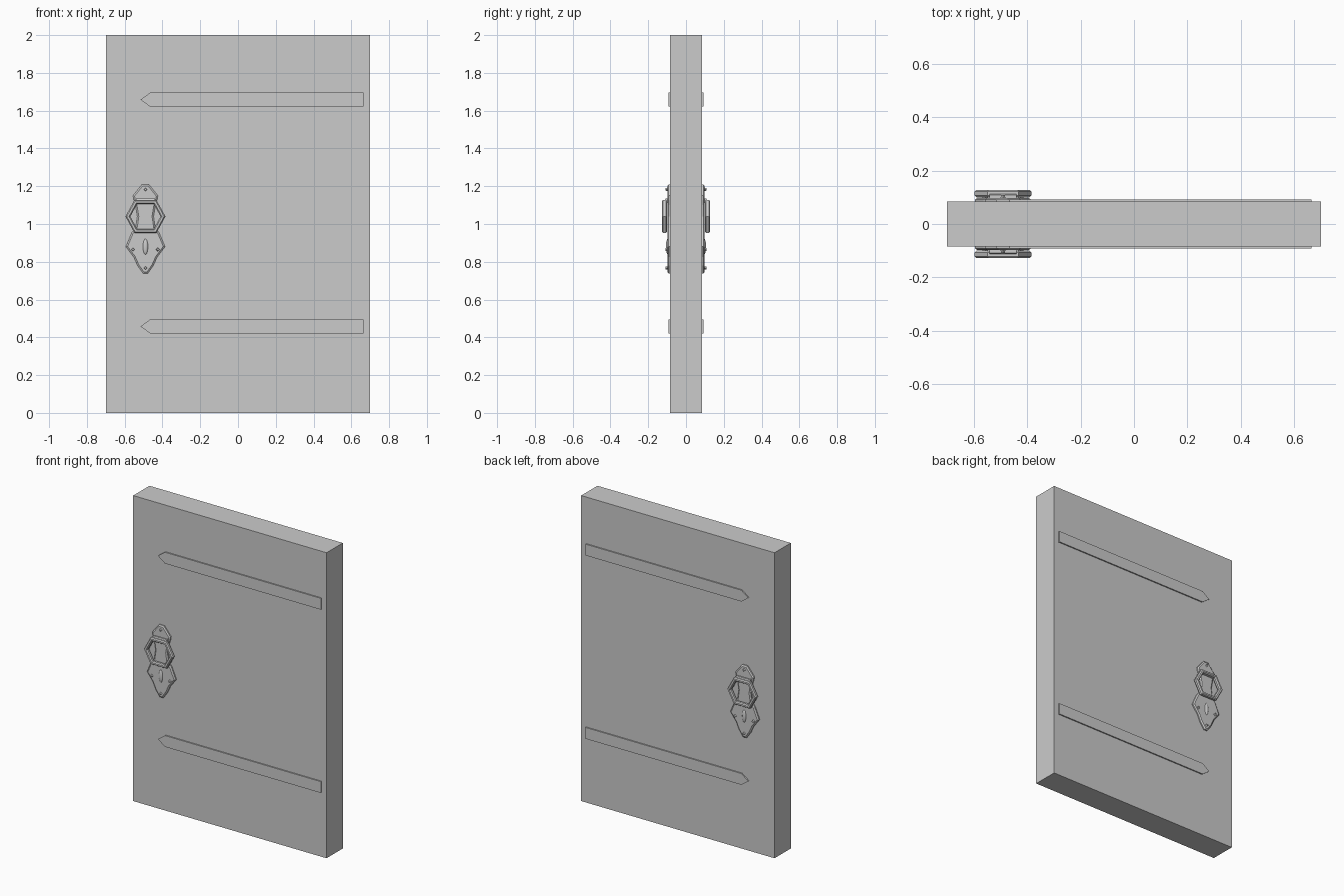
import bpy, bmesh, math
from mathutils import Matrix, Vector

if "Cube" in bpy.data.objects:
    bpy.data.objects.remove(bpy.data.objects["Cube"])

HX = -0.49      # centre line of the handle
FACE = -0.084   # front face of the door


def finish(bm, name, mirror=True, smooth=False):
    bmesh.ops.recalc_face_normals(bm, faces=bm.faces)
    me = bpy.data.meshes.new(name)
    bm.to_mesh(me)
    bm.free()
    ob = bpy.data.objects.new(name, me)
    bpy.context.collection.objects.link(ob)
    if smooth:
        for p in me.polygons:
            p.use_smooth = True
    if mirror:  # same fitting on the back of the door
        m = ob.modifiers.new("both_faces", 'MIRROR')
        m.use_axis = (False, True, False)
        m.use_mirror_merge = False
    return ob


def plate(name, outline, depth, rim=0.0, rise=0.0):
    """Flat outline in x/z raised from the door face, with optional chamfered rim."""
    bm = bmesh.new()
    f = bm.faces.new([bm.verts.new((x, FACE + 0.004, z)) for x, z in outline])
    ex = bmesh.ops.extrude_face_region(bm, geom=[f])
    for v in ex["geom"]:
        if isinstance(v, bmesh.types.BMVert):
            v.co.y = FACE - depth
    top = [g for g in ex["geom"] if isinstance(g, bmesh.types.BMFace)]
    if rim:
        bm.normal_update()
        bmesh.ops.inset_region(bm, faces=top, thickness=rim, use_even_offset=True)
        for v in top[0].verts:
            v.co.y -= rise
    return finish(bm, name)


# door slab
bm = bmesh.new()
bmesh.ops.create_cube(bm, size=1, matrix=Matrix.Translation((0, 0, 1)) @ Matrix.Diagonal((1.4, 0.168, 2, 1)))
finish(bm, "door_slab", mirror=False)

# hinge straps with pointed ends
for label, z in (("upper", 1.658), ("lower", 0.458)):
    h = 0.037
    plate(label + "_strap", [(-0.516, z), (-0.465, z - h), (0.664, z - h),
                             (0.664, z + h), (-0.465, z + h)], 0.008)

# escutcheon plate: right half of the outline, top to bottom
half = [(0.018, 1.21), (0.066, 1.15), (0.062, 1.128), (0.053, 1.10), (0.043, 1.04),
        (0.052, 0.98), (0.072, 0.955), (0.104, 0.88), (0.062, 0.825),
        (0.042, 0.78), (0.012, 0.738)]
outline = [(HX + x, z) for x, z in half] + [(HX - x, z) for x, z in reversed(half)]
plate("handle_plate", outline, 0.008, 0.008, 0.006)

# four-sided studs
for i, (x, z, r) in enumerate(((0, 1.183, .011), (-.066, .865, .012),
                               (.066, .865, .012), (0, .767, .011))):
    bm = bmesh.new()
    bmesh.ops.create_cone(bm, cap_ends=True, segments=4, radius1=r, radius2=r * 0.6, depth=0.016,
                          matrix=Matrix.Translation((HX + x, FACE - 0.016, z))
                          @ Matrix.Rotation(math.pi / 2, 4, 'X'))
    finish(bm, "plate_stud_%d" % (i + 1))

# low boss on the lower plate
bm = bmesh.new()
bmesh.ops.create_uvsphere(bm, u_segments=16, v_segments=10, radius=1,
                          matrix=Matrix.Translation((HX, FACE - 0.012, 0.88))
                          @ Matrix.Diagonal((0.014, 0.010, 0.042, 1)))
finish(bm, "plate_boss", smooth=True)

# hexagonal pull ring with a chamfered section
bm = bmesh.new()
loops = []
section = [(0.106, .007), (0.099, .014), (0.087, .014), (0.080, .007),
           (0.080, -.007), (0.087, -.014), (0.099, -.014), (0.106, -.007)]
for i in range(6):
    a = i * math.pi / 3
    loops.append([bm.verts.new((HX + r * math.cos(a) * (1 if i % 3 == 0 else 1.1),
                                -0.114 + y, 1.04 + 0.95 * r * math.sin(a))) for r, y in section])
for i in range(6):
    a, b = loops[i], loops[(i + 1) % 6]
    for j in range(8):
        k = (j + 1) % 8
        bm.faces.new((a[j], a[k], b[k], b[j]))
finish(bm, "pull_ring")

# pivot bar joining the ring to the plate
bm = bmesh.new()
bmesh.ops.create_cone(bm, cap_ends=True, segments=6, radius1=0.014, radius2=0.014, depth=0.1,
                      matrix=Matrix.Translation((HX, FACE - 0.017, 1.122))
                      @ Matrix.Rotation(math.pi / 2, 4, 'Y'))
finish(bm, "ring_pivot")
